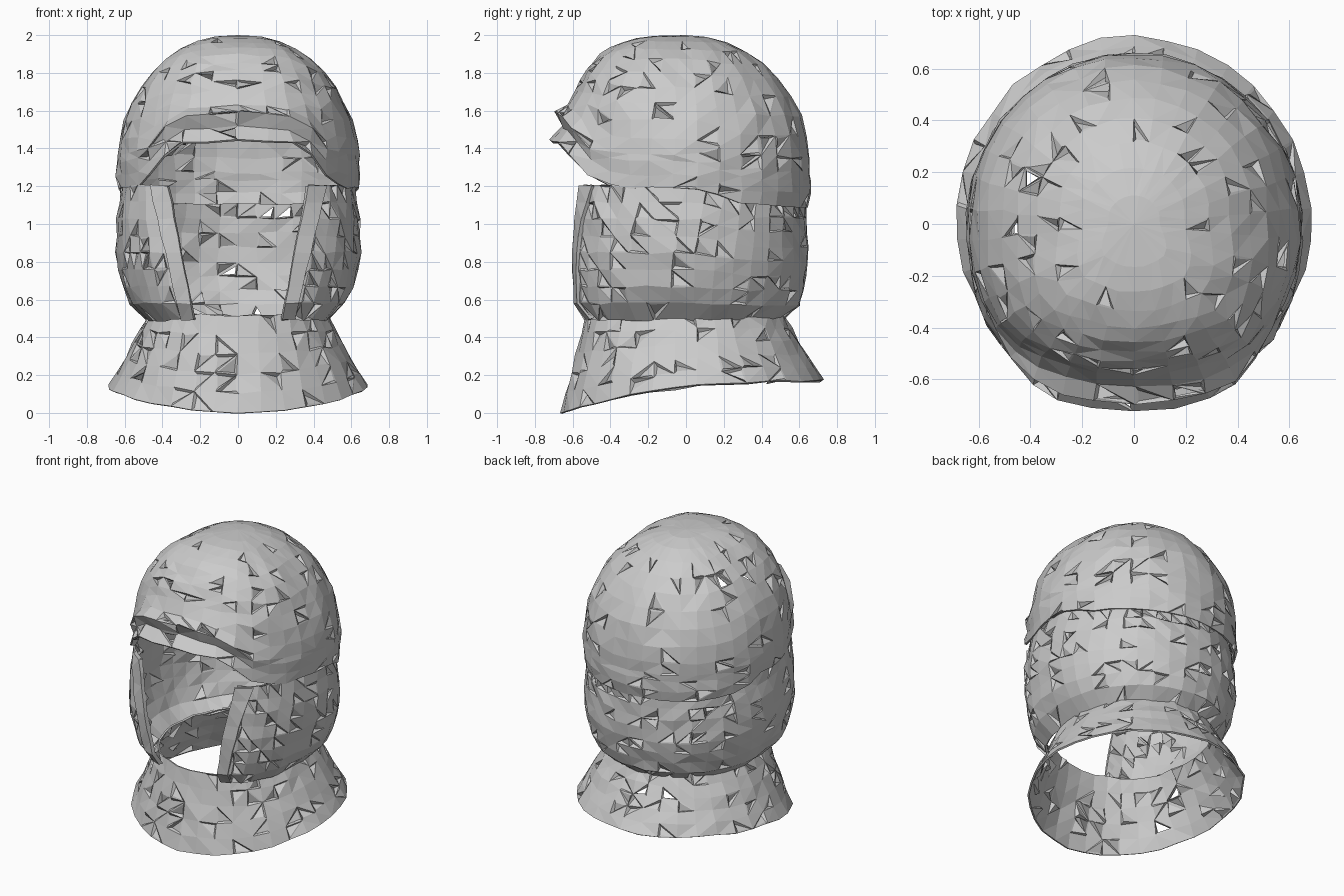
import bpy, bmesh, math, random
from mathutils import Vector

random.seed(4)
if "Cube" in bpy.data.objects:
    bpy.data.objects.remove(bpy.data.objects["Cube"], do_unlink=True)

steel = bpy.data.materials.new("worn_grey_steel")
steel.use_nodes = True
GREY = (0.6, 0.6, 0.6, 1)
steel.diffuse_color = GREY
steel.node_tree.nodes["Principled BSDF"].inputs["Base Color"].default_value = GREY


def interp(points, x):
    """Piecewise linear lookup in a short list of (x, value) pairs."""
    for (x0, y0), (x1, y1) in zip(points, points[1:]):
        if x <= x1:
            return y0 + (y1 - y0) * max(0, x - x0) / (x1 - x0)
    return points[-1][1]


def outline(a, rx, front, back, z, square):
    """Point on the plan outline; angle 0 is the front, which may be squarer."""
    c, s = math.cos(a), math.sin(a)
    p = 1 - square * math.sqrt(max(c, 0))
    x = rx * math.copysign(abs(s) ** p, s)
    y = -(front if c > 0 else back) * math.copysign(abs(c) ** p, c)
    return Vector((x, y, z))


def shell(name, cols, rows, point, dents=0, thickness=0.012, jitter=0.007):
    """Faceted sheet from point(u, v), battered with small triangular dents."""
    bm = bmesh.new()
    grid = [[bm.verts.new(point(i / cols, j / rows)) for i in range(cols + 1)]
            for j in range(rows + 1)]
    for j in range(rows):
        for i in range(cols):
            bm.faces.new((grid[j][i], grid[j][i + 1],
                          grid[j + 1][i + 1], grid[j + 1][i]))
    bmesh.ops.remove_doubles(bm, verts=bm.verts, dist=0.0005)
    for v in bm.verts:
        amount = jitter * min(1, v.co.xy.length / 0.45) ** 2
        v.co += Vector([random.uniform(-amount, amount) for _ in range(3)])
    bmesh.ops.triangulate(bm, faces=bm.faces)
    bm.normal_update()
    centre = Vector((0, 0, 0.9))
    if sum(f.normal.dot(f.calc_center_median() - centre) * f.calc_area()
           for f in bm.faces) < 0:
        bmesh.ops.reverse_faces(bm, faces=bm.faces)
        bm.normal_update()
    # dents, a few of them torn through
    big = [f for f in bm.faces if f.calc_area() > 0.0025
           and f.calc_center_median().xy.length > 0.25]
    torn = []
    for n, f in enumerate(random.sample(big, min(dents, len(big)))):
        inward = f.normal * -0.03
        bmesh.ops.inset_individual(bm, faces=[f],
                                   thickness=0.26 * math.sqrt(f.calc_area()))
        random.choice(f.verts).co += inward
        if n % 15 == 0:
            torn.append(f)
    bmesh.ops.delete(bm, geom=torn, context='FACES_ONLY')
    mesh = bpy.data.meshes.new(name)
    bm.to_mesh(mesh)
    bm.free()
    mesh.materials.append(steel)
    obj = bpy.data.objects.new(name, mesh)
    bpy.context.collection.objects.link(obj)
    mod = obj.modifiers.new("sheet_thickness", 'SOLIDIFY')
    mod.thickness = thickness
    mod.offset = -1


# Rim height of the skull cap by angle from the front
RIM = [(0, 1.45), (22, 1.43), (34, 1.36), (46, 1.22), (60, 1.19),
       (95, 1.19), (120, 1.10), (180, 1.09)]


def from_front(a):
    return abs((math.degrees(a) + 180) % 360 - 180)


# Skull cap with a double-ridged brow
BROW = [(0, 0.095), (0.07, 0.04), (0.14, 0.085), (0.18, 0.03), (0.26, 0.0)]
CAP_ROWS = 13


def cap_point(u, v):
    a = u * math.tau
    deg = from_front(a)
    rim = interp(RIM, deg)
    k = round(v * CAP_ROWS)
    start = len(BROW) - 1
    if k <= start:
        z = rim + BROW[k][0]
    else:
        reach = BROW[-1][0]
        z = rim + reach + (2 - rim - reach) * math.sin(
            (k - start) / (CAP_ROWS - start) * math.pi / 2)
    n = 2 + max(math.cos(a), 0) ** 1.5
    h = max(0, min(1, (z - 1.3) / 0.7))
    r = max(0, 1 - h ** n) ** (1 / n)
    brow = interp([(0, 1), (30, 1), (58, 0), (180, 0)], deg)
    push = brow * interp(BROW, z - rim)
    if k == 0:
        push -= 0.015 * (1 - brow)
    return outline(a, 0.645 * r + push * 0.5, 0.625 * r + push,
                   0.66 * r + push, z, 0.15)


shell("skull_cap", 34, CAP_ROWS, cap_point, dents=90)

# Cheek and nape wall, open at the face: height, side, front and back radius
SIDE = [(0, 0.48), (0.125, 0.57), (0.28, 0.62), (0.5, 0.65), (0.75, 0.645), (1, 0.615)]
FRONT = [(0, 0.54), (0.125, 0.595), (0.5, 0.61), (1, 0.595)]
BACK = [(0, 0.51), (0.125, 0.605), (0.28, 0.63), (0.5, 0.65), (1, 0.635)]
WALL_SQUARE = 0.36


def wall(a, v, grow=0.0):
    top = min(interp(RIM, from_front(a)), 1.19) + 0.015
    z = 0.49 + (top - 0.49) * v
    return outline(a, interp(SIDE, v) + grow, interp(FRONT, v) + grow,
                   interp(BACK, v) + grow, z, WALL_SQUARE)


def edge_angle(v, extra=0.0):
    """Angle where the face opening ends at this height."""
    half = 0.235 + 0.14 * v + extra
    return math.asin((half / interp(SIDE, v)) ** (1 / (1 - 0.96 * WALL_SQUARE)))


def wall_point(u, v):
    e = edge_angle(v)
    return wall(e + u * (math.tau - 2 * e), v)


shell("cheek_and_nape_wall", 34, 8, wall_point, dents=110)

# Raised trim down each side of the face opening
for side, name in ((1, "left_cheek_trim"), (-1, "right_cheek_trim")):
    def trim_point(u, v):
        a0, a1 = edge_angle(v, -0.01), edge_angle(v, 0.06 + 0.03 * v)
        return wall(side * (a0 + u * (a1 - a0)), v, 0.014)
    shell(name, 1, 8, trim_point, thickness=0.025, jitter=0.004)

# Flared neck collar, its hem lowest at the front
HEM = [(0, 0.0), (25, 0.02), (50, 0.07), (90, 0.14), (125, 0.17), (180, 0.17)]


def collar_point(u, v):
    a = u * math.tau
    hem = interp(HEM, from_front(a))
    z = 0.52 + (hem - 0.52) * v
    return outline(a, 0.475 + 0.21 * v, 0.53 + 0.13 * v, 0.52 + 0.205 * v, z,
                   0.12 * (1 - v))


shell("neck_collar", 34, 5, collar_point, dents=65)
